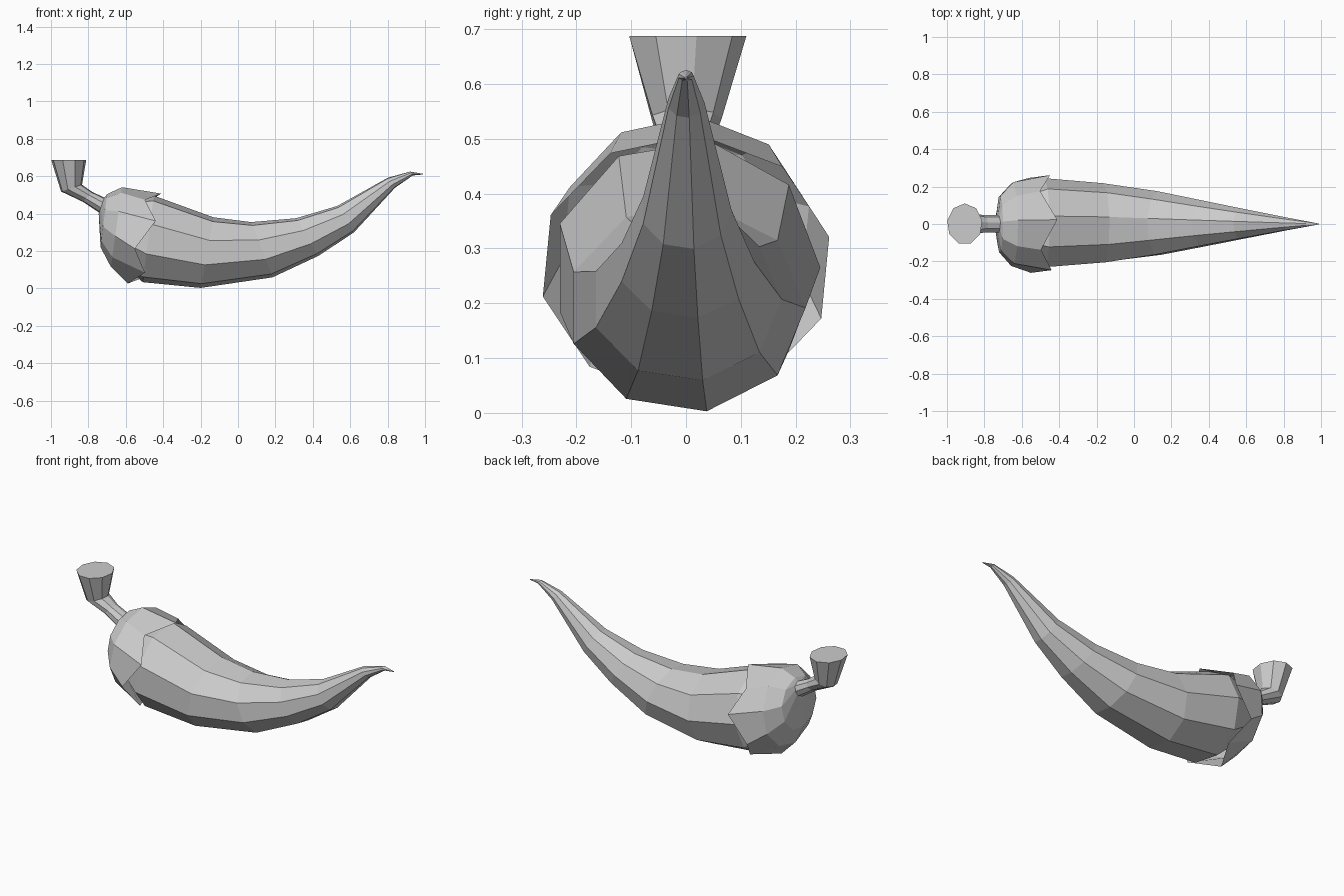
import bpy, bmesh
from math import sin, cos, radians, tau

if "Cube" in bpy.data.objects:
    bpy.data.objects.remove(bpy.data.objects["Cube"])

def loft(name, rings, sides, phase, caps=(True, True), reach=None):
    """Skin rings; each is (low x, low z, high x, high z, half width in y)."""
    bm = bmesh.new()
    loops = []
    for i, (lx, lz, hx, hz, w) in enumerate(rings):
        loop = []
        for k in range(sides):
            a = radians(phase) + tau * k / sides
            c = cos(a)
            x = (lx + hx) / 2 + c * (hx - lx) / 2
            z = (lz + hz) / 2 + c * (hz - lz) / 2
            y = w * sin(a)
            if reach and i == len(rings) - 1 and k % 2:   # notch between lobes
                x -= reach
            loop.append(bm.verts.new((x, y, z)))
        loops.append(loop)
    for a, b in zip(loops, loops[1:]):
        for k in range(sides):
            n = (k + 1) % sides
            bm.faces.new((a[k], a[n], b[n], b[k]))
    if caps[0]:
        bm.faces.new(loops[0])
    if caps[1]:
        bm.faces.new(loops[-1])
    bmesh.ops.recalc_face_normals(bm, faces=bm.faces)
    mesh = bpy.data.meshes.new(name)
    bm.to_mesh(mesh)
    bm.free()
    obj = bpy.data.objects.new(name, mesh)
    bpy.context.collection.objects.link(obj)
    return obj

# Curved tapering pepper body
loft("pepper_body", [
    (-0.67, 0.18, -0.64, 0.47, 0.16),
    (-0.51, 0.03, -0.45, 0.50, 0.245),
    (-0.20, 0.00, -0.13, 0.383, 0.218),
    (0.185, 0.057, 0.07, 0.357, 0.175),
    (0.43, 0.172, 0.31, 0.377, 0.125),
    (0.62, 0.298, 0.53, 0.442, 0.083),
    (0.84, 0.538, 0.80, 0.592, 0.034),
    (0.935, 0.604, 0.92, 0.625, 0.014),
    (0.99, 0.609, 0.99, 0.613, 0.002),
], 9, 10)

# Leafy cap with five pointed lobes
loft("cap", [
    (-0.745, 0.40, -0.715, 0.485, 0.05),
    (-0.735, 0.22, -0.70, 0.505, 0.155),
    (-0.68, 0.115, -0.62, 0.542, 0.23),
    (-0.51, 0.025, -0.41, 0.508, 0.268),
], 10, 5, caps=(True, False), reach=0.08)

# Bent stem flaring to a flat end
loft("stem", [
    (-0.72, 0.39, -0.69, 0.475, 0.05),
    (-0.83, 0.463, -0.78, 0.517, 0.047),
    (-0.947, 0.518, -0.833, 0.555, 0.065),
    (-1.0, 0.687, -0.81, 0.687, 0.11),
], 9, 10)
